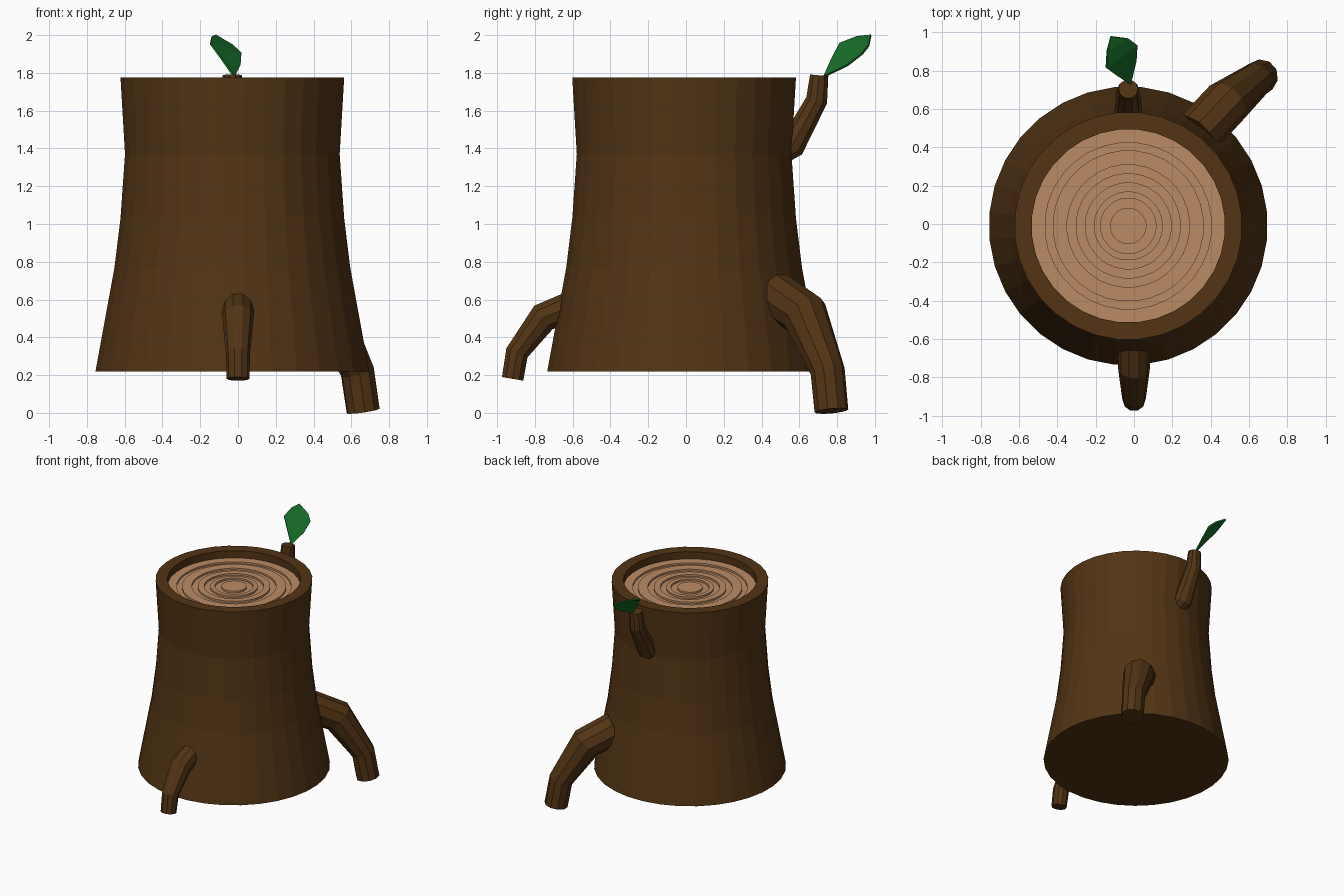
import bpy, bmesh, math
from mathutils import Vector

if "Cube" in bpy.data.objects:
    bpy.data.objects.remove(bpy.data.objects["Cube"])

CX, CY = -0.03, -0.01


def material(name, rgb):
    m = bpy.data.materials.new(name)
    m.diffuse_color = (*rgb, 1)
    m.use_nodes = True
    m.node_tree.nodes["Principled BSDF"].inputs["Base Color"].default_value = m.diffuse_color
    return m


BARK = material("bark", (0.085, 0.034, 0.007))
WOOD = material("cut_wood", (0.50, 0.26, 0.13))
GREEN = material("leaf_green", (0.008, 0.15, 0.022))


def finish(name, bm, mat, angle=None):
    bmesh.ops.recalc_face_normals(bm, faces=bm.faces)
    me = bpy.data.meshes.new(name)
    bm.to_mesh(me)
    bm.free()
    ob = bpy.data.objects.new(name, me)
    bpy.context.collection.objects.link(ob)
    me.materials.append(mat)
    if angle:
        bpy.ops.object.select_all(action='DESELECT')
        bpy.context.view_layer.objects.active = ob
        ob.select_set(True)
        bpy.ops.object.shade_smooth_by_angle(angle=math.radians(angle))
    return ob


def skin(bm, rings, caps=(True, True)):
    """Bridge successive rings of points, optionally closing the ends."""
    rings = [[bm.verts.new(p) for p in r] for r in rings]
    n = len(rings[0])
    for a, b in zip(rings, rings[1:]):
        for i in range(n):
            j = (i + 1) % n
            bm.faces.new((a[i], a[j], b[j], b[i]))
    if caps[0]:
        bm.faces.new(rings[0][::-1])
    if caps[1]:
        bm.faces.new(rings[-1])


def lathe(name, profile, mat, caps=(True, True), n=32):
    bm = bmesh.new()
    rings = []
    for r, z in profile:
        ang = [2 * math.pi * (i + 0.5) / n for i in range(n)]
        rings.append([(CX + r * math.cos(a), CY + r * math.sin(a), z) for a in ang])
    skin(bm, rings, caps)
    return finish(name, bm, mat)


def limb(name, path, n=10):
    """Tapered tube through (x, y, z, radius) points."""
    pts = [Vector(p[:3]) for p in path]
    side = (pts[-1] - pts[0]).cross(Vector((0, 0, 1))).normalized()
    rings = []
    for i, c in enumerate(pts):
        t = Vector()
        if i > 0:
            t += (c - pts[i - 1]).normalized()
        if i < len(pts) - 1:
            t += (pts[i + 1] - c).normalized()
        t.normalize()
        u = (side - t * side.dot(t)).normalized()
        v = t.cross(u)
        r = path[i][3]
        rings.append([c + r * (math.cos(2 * math.pi * k / n) * u + math.sin(2 * math.pi * k / n) * v)
                      for k in range(n)])
    bm = bmesh.new()
    skin(bm, rings)
    return finish(name, bm, BARK)


# Trunk with flared base, rim and recess
TOP, FLOOR = 1.775, 1.715
lathe("trunk", [(0.728, 0.22), (0.627, 0.77), (0.595, 1.03), (0.571, 1.37),
                (0.595, TOP), (0.505, TOP), (0.505, FLOOR - 0.03)], BARK)

# Cut face with stepped growth rings
profile = [(0.505, FLOOR)]
for k, r in enumerate((0.435, 0.395, 0.32, 0.275, 0.225, 0.18, 0.145, 0.095)):
    low, high = FLOOR, FLOOR - 0.015
    z0, z1 = (low, high) if k % 2 == 0 else (high, low)
    profile += [(r, z0), (r, z1)]
lathe("growth_rings", profile, WOOD, (False, True))

# Broken branches and the sprouting twig
limb("front_root", [(0, -0.58, 0.575, 0.085), (0, -0.755, 0.505, 0.083),
                    (0, -0.895, 0.318, 0.064), (0, -0.918, 0.18, 0.06)])
limb("side_root", [(0.33, 0.47, 0.625, 0.125), (0.48, 0.63, 0.52, 0.125),
                   (0.632, 0.75, 0.22, 0.092), (0.663, 0.77, 0.01, 0.09)])
limb("twig", [(CX, 0.47, 1.375, 0.08), (CX, 0.565, 1.42, 0.075),
              (CX, 0.692, 1.655, 0.06), (CX, 0.705, 1.787, 0.051)])

# Leaf blade
bm = bmesh.new()
base, tip = (-0.02, 0.73, 1.78), (-0.12, 0.98, 1.998)
left = [(-0.09, 0.775, 1.88), (-0.145, 0.815, 1.955), (-0.14, 0.905, 1.99)]
right = [(0.01, 0.855, 1.84), (0.015, 0.935, 1.903), (-0.03, 0.968, 1.945)]
b, t = bm.verts.new(base), bm.verts.new(tip)
L = [bm.verts.new(p) for p in left]
R = [bm.verts.new(p) for p in right]
bm.faces.new((b, R[0], L[0]))
for i in range(2):
    bm.faces.new((L[i], R[i], R[i + 1], L[i + 1]))
bm.faces.new((L[2], R[2], t))
leaf = finish("leaf", bm, GREEN)
mod = leaf.modifiers.new("thickness", 'SOLIDIFY')
mod.thickness = 0.012
mod.offset = 0
